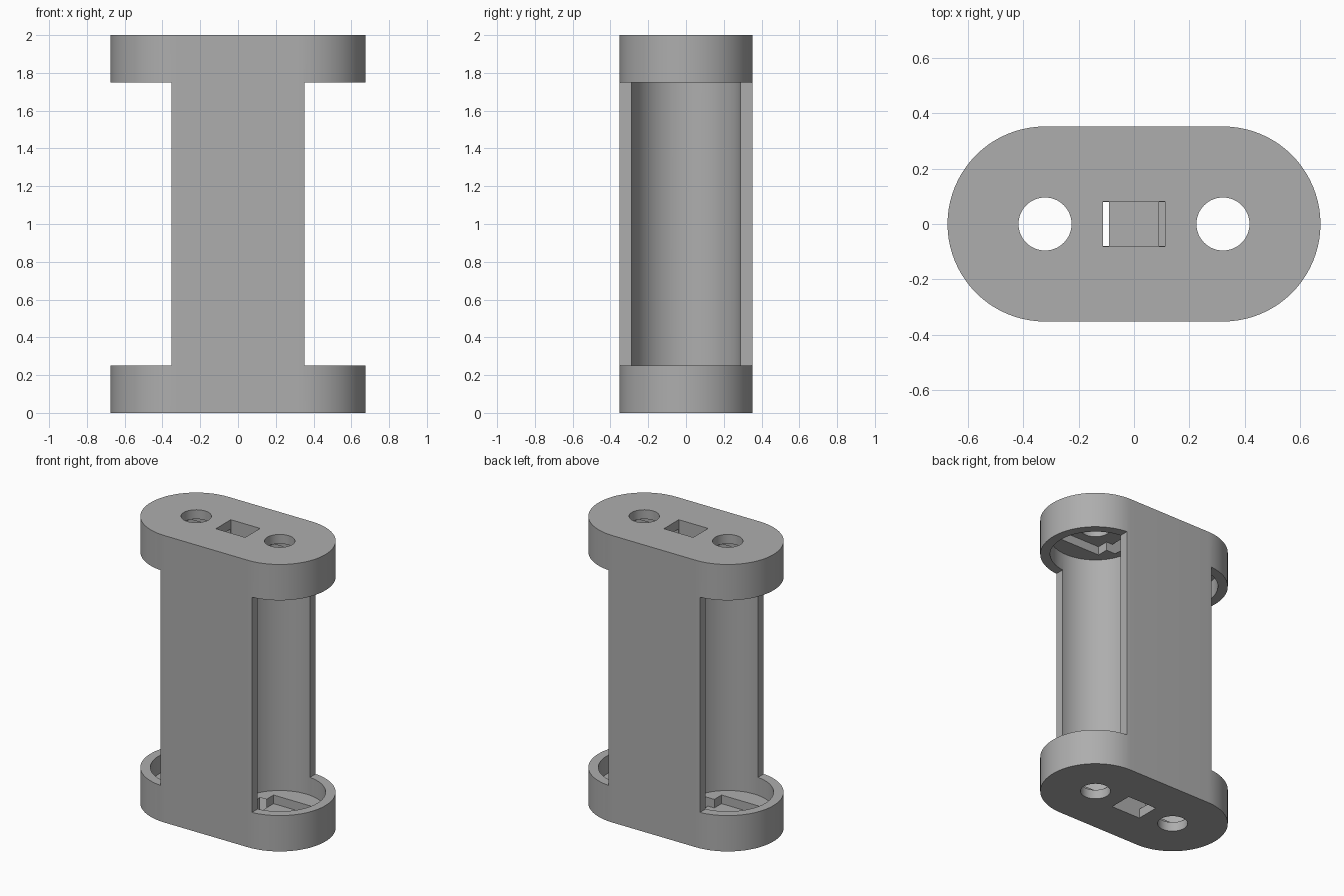
import bpy
import bmesh
import math

cube = bpy.data.objects.get("Cube")
if cube:
    bpy.data.objects.remove(cube, do_unlink=True)

HEIGHT = 2.0
CELL_X = 0.322      # cell axis offset
END_R = 0.353       # outer radius of the rounded ends
BORE_R = 0.29
CAP = 0.25          # height of each end cap
FLOOR = 0.125       # thickness of the cap floor
RECESS = 0.065      # height of the contact recess floor

grey = bpy.data.materials.new("grey plastic")
grey.use_nodes = True
colour = (0.42, 0.42, 0.42, 1)
grey.diffuse_color = colour
grey.node_tree.nodes["Principled BSDF"].inputs["Base Color"].default_value = colour


def prism(name, outline, z0, z1):
    """Extrude a flat outline from z0 to z1."""
    bm = bmesh.new()
    face = bm.faces.new([bm.verts.new((x, y, z0)) for x, y in outline])
    top = bmesh.ops.extrude_face_region(bm, geom=[face])["geom"]
    verts = [v for v in top if isinstance(v, bmesh.types.BMVert)]
    bmesh.ops.translate(bm, verts=verts, vec=(0, 0, z1 - z0))
    bmesh.ops.recalc_face_normals(bm, faces=bm.faces)
    mesh = bpy.data.meshes.new(name)
    bm.to_mesh(mesh)
    bm.free()
    mesh.materials.append(grey)
    obj = bpy.data.objects.new(name, mesh)
    bpy.context.collection.objects.link(obj)
    return obj


def arc(cx, radius, start, sweep, steps):
    return [(cx + radius * math.cos(start + sweep * i / steps),
             radius * math.sin(start + sweep * i / steps)) for i in range(steps)]


def circle(cx, radius):
    return arc(cx, radius, 0, math.tau, 64)


def rect(x0, x1, half_y):
    return [(x0, -half_y), (x1, -half_y), (x1, half_y), (x0, half_y)]


# Rounded block
half = math.pi / 2
outline = (arc(CELL_X, END_R, -half, math.pi, 40) + [(CELL_X, END_R)]
           + arc(-CELL_X, END_R, half, math.pi, 40) + [(-CELL_X, -END_R)])
holder = prism("battery_holder", outline, 0, HEIGHT)

cutters = []
for side in (-1, 1):
    cx = side * CELL_X
    # Cell bore, round contact hole and open side between the caps
    cutters.append(prism("cell_bore", circle(cx, BORE_R), FLOOR, HEIGHT - FLOOR))
    cutters.append(prism("contact_hole", circle(cx, 0.096), -0.1, HEIGHT + 0.1))
    x0, x1 = sorted((side * END_R, side * 0.9))
    cutters.append(prism("side_opening", rect(x0, x1, 0.5), CAP, HEIGHT - CAP))
    # Square contact recess and its wire channel, at both ends
    x0, x1 = sorted((side * 0.09, cx))
    for z0, z1 in ((RECESS, FLOOR + 0.02), (HEIGHT - FLOOR - 0.02, HEIGHT - RECESS)):
        cutters.append(prism("contact_recess", rect(cx - 0.16, cx + 0.16, 0.16), z0, z1))
        cutters.append(prism("wire_channel", rect(x0, x1, 0.08), z0, z1))

# Central window through each cap floor
for z0, z1 in ((-0.1, FLOOR), (HEIGHT - FLOOR, HEIGHT + 0.1)):
    cutters.append(prism("wire_window", rect(-0.113, 0.113, 0.082), z0, z1))

for cutter in cutters:
    cutter.hide_render = True
    cut = holder.modifiers.new(cutter.name, "BOOLEAN")
    cut.operation = "DIFFERENCE"
    cut.solver = "EXACT"
    cut.object = cutter

# Apply the cuts and drop the cutters
bpy.context.view_layer.update()
cut_mesh = bpy.data.meshes.new_from_object(
    holder.evaluated_get(bpy.context.evaluated_depsgraph_get()))
holder.modifiers.clear()
holder.data = cut_mesh
for cutter in cutters:
    bpy.data.objects.remove(cutter, do_unlink=True)

bpy.ops.object.select_all(action="DESELECT")
holder.select_set(True)
bpy.context.view_layer.objects.active = holder
bpy.ops.object.shade_smooth_by_angle(angle=math.radians(30))
